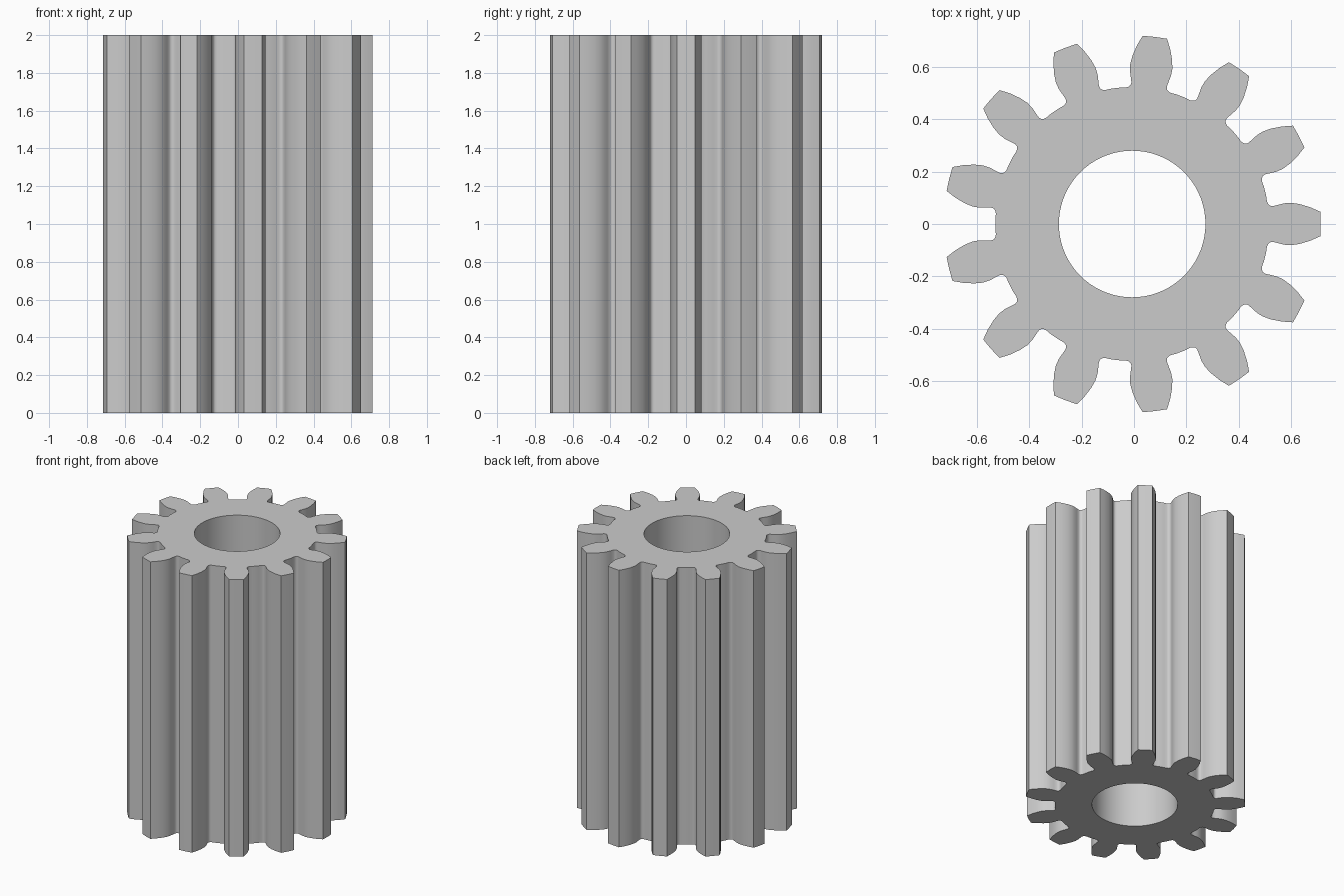
import bpy, bmesh
from math import pi, sin, cos, atan2, hypot, radians

if "Cube" in bpy.data.objects:
    bpy.data.objects.remove(bpy.data.objects["Cube"])

TEETH, HEIGHT, CENTRE_X = 13, 2.0, -0.007
TIP_R, ROOT_R, BORE_R = 0.72, 0.523, 0.28

# Grey metal
grey = bpy.data.materials.new("grey metal")
grey.use_nodes = True
colour = (0.6, 0.6, 0.6, 1)
grey.diffuse_color = colour
grey.node_tree.nodes["Principled BSDF"].inputs["Base Color"].default_value = colour

# Half tooth: distance along the tooth axis, half width (root fillet to tip corner)
flank = [(0.515, 0.086), (0.519, 0.077), (0.526, 0.07), (0.537, 0.068), (0.557, 0.073),
         (0.58, 0.079), (0.607, 0.081), (0.64, 0.076), (0.68, 0.064), (0.7185, 0.047)]
polar = [(hypot(a, h), atan2(h, a)) for a, h in flank]

# One full tooth, mirrored about its axis, then the root arc up to the next tooth
pitch = 2 * pi / TEETH
tooth = [(r, -t) for r, t in polar] + [(TIP_R, 0)] + [(r, t) for r, t in reversed(polar)]
root_start = polar[0][1]
root_span = pitch - 2 * root_start
tooth += [(ROOT_R, root_start + root_span * f) for f in (0.25, 0.5, 0.75)]
outline = [(r, t + i * pitch) for i in range(TEETH) for r, t in tooth]
bore = [(BORE_R, 2 * pi * i / 72) for i in range(72)]


def add_loop(bm, points):
    verts = [bm.verts.new((CENTRE_X + r * cos(t), r * sin(t), 0)) for r, t in points]
    return [bm.edges.new((v, verts[i - 1])) for i, v in enumerate(verts)]


# Fill the ring between outline and bore, then extrude it to full height
bm = bmesh.new()
edges = add_loop(bm, outline) + add_loop(bm, bore)
bmesh.ops.triangle_fill(bm, edges=edges, use_beauty=True)
result = bmesh.ops.extrude_face_region(bm, geom=bm.faces[:], use_keep_orig=True)
top = [g for g in result["geom"] if isinstance(g, bmesh.types.BMVert)]
bmesh.ops.translate(bm, verts=top, vec=(0, 0, HEIGHT))
bmesh.ops.recalc_face_normals(bm, faces=bm.faces[:])

mesh = bpy.data.meshes.new("pinion_gear")
bm.to_mesh(mesh)
bm.free()
mesh.materials.append(grey)
gear = bpy.data.objects.new("pinion_gear", mesh)
bpy.context.collection.objects.link(gear)

# Smooth flanks, crisp tips and ends
bpy.ops.object.select_all(action="DESELECT")
gear.select_set(True)
bpy.context.view_layer.objects.active = gear
bpy.ops.object.shade_smooth_by_angle(angle=radians(40))
